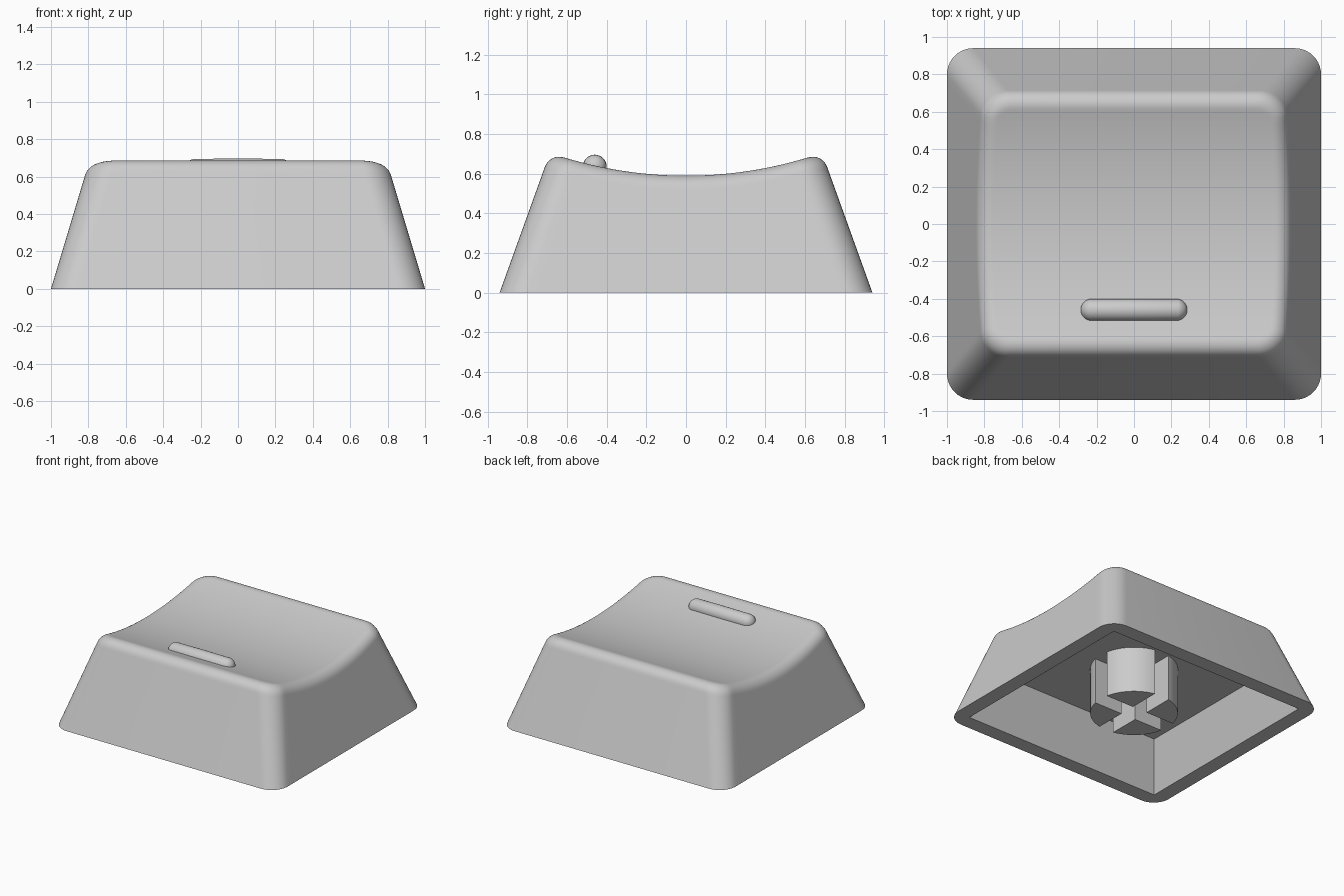
import bpy, bmesh
from math import sin, cos, pi, sqrt, asin, radians

if "Cube" in bpy.data.objects:
    bpy.data.objects.remove(bpy.data.objects["Cube"])

# Shared material
grey = bpy.data.materials.new("light_grey_plastic")
grey.use_nodes = True
GREY = (0.6, 0.6, 0.6, 1)
grey.diffuse_color = GREY
grey.node_tree.nodes["Principled BSDF"].inputs["Base Color"].default_value = GREY

WIDTH, DEPTH = 1.0, 0.94              # half sizes at the base
LEAN_X, LEAN_Y = 0.30, 0.36           # inward lean of the walls per unit of height
CORNER, WALL, CEILING = 0.14, 0.12, 0.37
DISH_LOW, DISH_RADIUS = 0.59, 2.1


def finish(bm, name, smooth=True):
    bmesh.ops.recalc_face_normals(bm, faces=bm.faces)
    mesh = bpy.data.meshes.new(name)
    bm.to_mesh(mesh)
    bm.free()
    mesh.materials.append(grey)
    obj = bpy.data.objects.new(name, mesh)
    bpy.context.collection.objects.link(obj)
    if smooth:
        bpy.ops.object.select_all(action='DESELECT')
        obj.select_set(True)
        bpy.context.view_layer.objects.active = obj
        bpy.ops.object.shade_smooth_by_angle(angle=radians(32))
    return obj


def dish(y):
    return DISH_LOW + DISH_RADIUS - sqrt(DISH_RADIUS ** 2 - y * y)


def prism(bm, low, high):
    """Closed solid between two matching outlines."""
    a = [bm.verts.new(p) for p in low]
    b = [bm.verts.new(p) for p in high]
    bm.faces.new(a)
    bm.faces.new(b)
    for i in range(len(a)):
        j = (i + 1) % len(a)
        bm.faces.new((a[i], a[j], b[j], b[i]))


# Half outline: (position along the side, direction the wall faces)
ARC, SIDE = 10, 32
half = [(-1, -pi / 2 + pi / 2 * i / ARC) for i in range(ARC)]
half += [(-1 + 2 * i / SIDE, 0) for i in range(SIDE + 1)]
half += [(1, pi / 2 * i / ARC) for i in range(1, ARC + 1)]


def cap_point(v, ang, drop=None, inset=0):
    """Point on the leaning wall, a given drop below the dished top."""
    size = 0.063 + 0.018 * abs(sin(ang))
    z = 0
    for _ in range(12):
        r = CORNER - inset * size
        x = WIDTH - LEAN_X * z - CORNER + r * cos(ang)
        y = v * (DEPTH - LEAN_Y * z - CORNER) + r * sin(ang)
        if drop is None:
            break
        z = dish(y) - drop * size
    return x, y, z


# Cap: base ring, wall, rounded rim, dished top
steps = [(None, 0), (1.15, 0)]
FILLET = 8
for i in range(FILLET + 1):
    t = i / FILLET
    w = (1 - t) ** 2 + 1.56 * t * (1 - t) + t * t
    steps.append(((1 - t) ** 2 / w, t * t / w))
steps.append((0, 1.12))

bm = bmesh.new()
rings = []
for drop, inset in steps:
    pts = [cap_point(v, ang, drop, inset) for v, ang in half]
    pts += [(-x, y, z) for x, y, z in reversed(pts)]
    rings.append([bm.verts.new(p) for p in pts])
n = len(rings[0])
for a, b in zip(rings, rings[1:]):
    for i in range(n):
        j = (i + 1) % n
        bm.faces.new((a[i], a[j], b[j], b[i]))
top = rings[-1]
for i in range(n // 2 - 1):
    bm.faces.new((top[i], top[i + 1], top[n - 2 - i], top[n - 1 - i]))
bm.faces.new(rings[0])
cap = finish(bm, "cap")

# Hollow underside with walls parallel to the outside
def cavity_outline(z):
    x = WIDTH - WALL - LEAN_X * z
    y = DEPTH - WALL - LEAN_Y * z
    return [(x, y, z), (-x, y, z), (-x, -y, z), (x, -y, z)]

bm = bmesh.new()
prism(bm, cavity_outline(-0.1), cavity_outline(CEILING))
cutter = finish(bm, "cavity_cutter", smooth=False)
cutter.hide_render = True
cutter.hide_set(True)
cutter.display_type = 'WIRE'
hollow = cap.modifiers.new("hollow", 'BOOLEAN')
hollow.operation = 'DIFFERENCE'
hollow.solver = 'EXACT'
hollow.object = cutter

# Stem: four quarter posts around a cross-shaped slot
STEM, SLOT = 0.32, 0.065
start = asin(SLOT / STEM)
quarter = [(SLOT, SLOT)]
for i in range(13):
    ang = start + (pi / 2 - 2 * start) * i / 12
    quarter.append((STEM * cos(ang), STEM * sin(ang)))
bm = bmesh.new()
for sx in (1, -1):
    for sy in (1, -1):
        prism(bm, *[[(sx * x, sy * y, z) for x, y in quarter] for z in (0, CEILING + 0.02)])
finish(bm, "stem")

# Raised finger bar: a capsule lying across the dish
bm = bmesh.new()
bmesh.ops.create_uvsphere(bm, u_segments=32, v_segments=16, radius=0.06)
for v in bm.verts:
    x, y, z = v.co
    v.co = (z, y, -x)
for v in bm.verts:
    if abs(v.co.x) > 0.001:
        v.co.x += 0.225 if v.co.x > 0 else -0.225
    v.co.y -= 0.46
    v.co.z += 0.636
finish(bm, "finger_bar")
